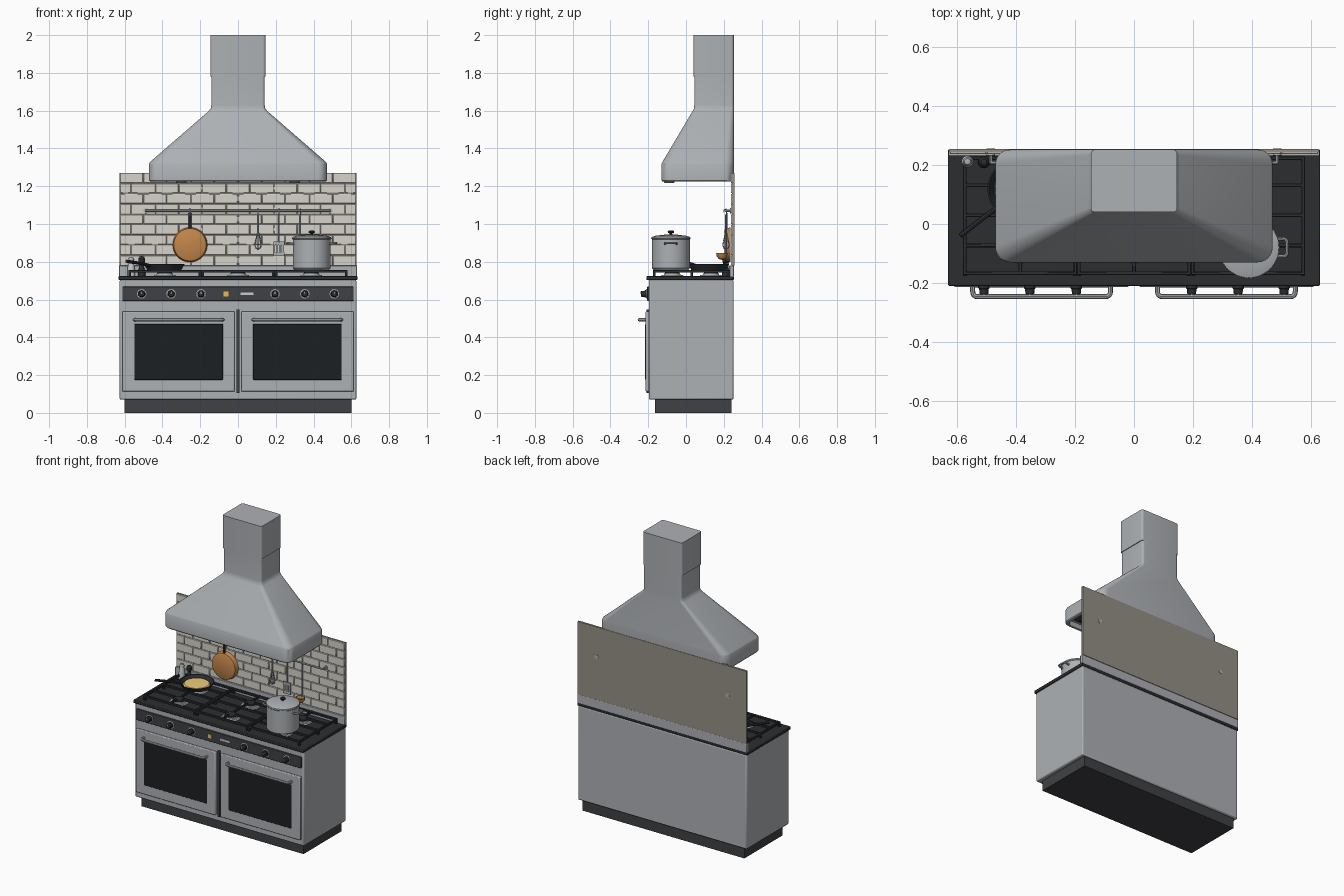
import bpy, bmesh
from math import sin, cos, pi, radians
from mathutils import Matrix, Vector

if "Cube" in bpy.data.objects:
    bpy.data.objects.remove(bpy.data.objects["Cube"])


def mat(name, *c):
    m = bpy.data.materials.new(name)
    m.diffuse_color = (*c, 1)
    m.use_nodes = True
    m.node_tree.nodes["Principled BSDF"].inputs["Base Color"].default_value = m.diffuse_color
    return m


STEEL = mat("steel", .42, .44, .46)
IRON = mat("cast_iron", .025, .027, .03)
PANEL = mat("dark_panel", .05, .053, .058)
GLASS = mat("dark_glass", .012, .014, .016)
TILE = mat("cream_tile", .68, .65, .6)
GROUT = mat("grout", .3, .28, .24)
COPPER = mat("copper", .55, .24, .07)
AMBER = mat("amber", .8, .5, .08)
FOOD = mat("omelette", .85, .6, .2)
WHITE = mat("white", .8, .8, .8)


def finish(name, bm, m, bevel=0, seg=2):
    bmesh.ops.recalc_face_normals(bm, faces=bm.faces)
    me = bpy.data.meshes.new(name)
    bm.to_mesh(me)
    bm.free()
    me.materials.append(m)
    ob = bpy.data.objects.new(name, me)
    bpy.context.collection.objects.link(ob)
    if bevel:
        b = ob.modifiers.new("bevel", "BEVEL")
        b.width, b.segments = bevel, seg
    return ob


def boxes(name, m, items, bevel=0, seg=2):
    """One object from (x0, x1, y0, y1, z0, z1) boxes."""
    bm = bmesh.new()
    for x0, x1, y0, y1, z0, z1 in items:
        mx = Matrix.Translation(((x0 + x1) / 2, (y0 + y1) / 2, (z0 + z1) / 2)) \
            @ Matrix.Diagonal((x1 - x0, y1 - y0, z1 - z0, 1))
        bmesh.ops.create_cube(bm, size=1, matrix=mx)
    return finish(name, bm, m, bevel, seg)


def loft(name, m, rings, cap=True):
    bm = bmesh.new()
    loops = [[bm.verts.new(p) for p in r] for r in rings]
    n = len(loops[0])
    for a, b in zip(loops, loops[1:]):
        for i in range(n):
            bm.faces.new((a[i], a[(i + 1) % n], b[(i + 1) % n], b[i]))
    if cap:
        bm.faces.new(loops[0])
        bm.faces.new(loops[-1])
    return finish(name, bm, m)


def lathe(name, m, profile, loc, front=False, n=32):
    """Revolve (radius, height); front=True points the axis towards -y."""
    rings = [[(max(r, .0005) * cos(2 * pi * i / n), max(r, .0005) * sin(2 * pi * i / n), z)
              for i in range(n)] for r, z in profile]
    ob = loft(name, m, rings)
    ob.data.transform(Matrix.Translation(loc) @ Matrix.Rotation(radians(90 if front else 0), 4, 'X'))
    return ob


def tube(name, m, paths, r, round_r=0):
    cu = bpy.data.curves.new(name, 'CURVE')
    cu.dimensions = '3D'
    cu.bevel_depth, cu.bevel_resolution, cu.use_fill_caps = r, 2, True
    for pts in paths:
        pts = [Vector(p) for p in pts]
        if round_r:
            out = [pts[0]]
            for a, b, c in zip(pts, pts[1:], pts[2:]):
                s, e = b + (a - b).normalized() * round_r, b + (c - b).normalized() * round_r
                out += [s * (1 - t) ** 2 + b * 2 * t * (1 - t) + e * t * t for t in (0, .25, .5, .75, 1)]
            pts = out + [pts[-1]]
        sp = cu.splines.new('POLY')
        sp.points.add(len(pts) - 1)
        for p, v in zip(sp.points, pts):
            p.co = (*v, 1)
    cu.materials.append(m)
    ob = bpy.data.objects.new(name, cu)
    bpy.context.collection.objects.link(ob)


def rounded(hx, y0, y1, r, z, n=6):
    pts = []
    for k, (sx, cy) in enumerate(((1, y1 - r), (-1, y1 - r), (-1, y0 + r), (1, y0 + r))):
        for i in range(n + 1):
            a = (k + i / n) * pi / 2
            pts.append((sx * (hx - r) + r * cos(a), cy + r * sin(a), z))
    return pts


# Cabinet body
boxes("plinth", PANEL, [(-.602, .602, -.164, .24, 0, .075)])
boxes("range_body", STEEL, [(-.627, .627, -.197, .252, .07, .705)], .008)
boxes("cooktop", IRON, [(-.632, .632, -.21, .253, .703, .724)], .004)
boxes("rear_upstand", STEEL, [(-.63, .63, .231, .254, .72, .78)], .003)
boxes("control_panel", PANEL, [(-.612, .612, -.206, -.19, .593, .668)], .003)
boxes("door_divider", PANEL, [(-.009, .009, -.208, -.19, .105, .548)], .002)
boxes("clock_display", AMBER, [(-.076, -.05, -.209, -.2, .617, .643)])
boxes("panel_badge", WHITE, [(.012, .082, -.209, -.2, .624, .637)])

# Knobs
for i, x in enumerate((-.51, -.354, -.196, .196, .354, .51)):
    lathe(f"knob_ring_{i}", STEEL, [(.025, 0), (.025, .004), (.021, .006)], (x, -.205, .63), True)
    lathe(f"knob_{i}", IRON, [(.02, .004), (.019, .014), (.016, .016), (.015, .032), (.012, .034)],
          (x, -.205, .63), True, 20)
    boxes(f"knob_mark_{i}", WHITE, [(x - .002, x + .002, -.2405, -.235, .63, .643)])

# Oven doors
for side, s in (("left", -1), ("right", 1)):
    def span(a, b):
        return (min(a * s, b * s), max(a * s, b * s))
    boxes(f"{side}_oven_door", STEEL, [(*span(.018, .612), -.214, -.195, .112, .537)], .005)
    boxes(f"{side}_oven_window", GLASS, [(*span(.08, .548), -.216, -.205, .175, .47)], .002)
    tube(f"{side}_door_handle", STEEL, [[(s * .08, -.21, .493), (s * .08, -.247, .493),
                                       (s * .548, -.247, .493), (s * .548, -.21, .493)]], .0085, .018)

# Burners and three grates
for i, cx in enumerate((-.387, 0, .387)):
    bars, top, t = [], (.742, .757), .006
    for x in (cx - .188, cx + .188):
        bars.append((x - t, x + t, -.174, .229, *top))
    for y in (-.168, .03, .223):
        bars.append((cx - .188, cx + .188, y - t, y + t, *top))
    for j, by in enumerate((-.073, .132)):
        for s in (-1, 1):
            bars.append((*sorted((cx + s * .188, cx + s * .03)), by - t, by + t, *top))
            bars.append((cx - t, cx + t, *sorted((by + s * .1, by + s * .03)), *top))
        lathe(f"burner_base_{i}_{j}", STEEL, [(.062, .722), (.056, .73), (.044, .731), (.042, .738)], (cx, by, 0))
        lathe(f"burner_cap_{i}_{j}", IRON, [(.038, .736), (.038, .743), (.034, .746), (0, .746)], (cx, by, 0))
    for x in (cx - .186, cx + .186):
        for y in (-.168, .03, .223):
            bars.append((x - .007, x + .007, y - .007, y + .007, .722, .745))
    boxes(f"grate_{i}", IRON, bars, .002, 1)

# Tiled splashback in running bond
boxes("splashback_panel", GROUT, [(-.627, .627, .243, .2555, .78, 1.27)])
tiles, w, h, g = [], .1254, .0545, .002
for row in range(9):
    for k in range(11):
        x0 = -.627 + w * (k - .5 * (row % 2))
        a, b = max(x0, -.627) + g, min(x0 + w, .627) - g
        if b - a > .01:
            tiles.append((a, b, .237, .247, .78 + row * h + g, .78 + (row + 1) * h - g))
boxes("wall_tiles", TILE, tiles, .002, 1)

# Hood and chimney
B = .253
loft("hood", STEEL, [rounded(.45, -.11, B - .02, .035, 1.26), rounded(.45, -.11, B - .02, .035, 1.225),
                     rounded(.466, -.125, B, .05, 1.225), rounded(.471, -.13, B, .05, 1.231),
                     rounded(.471, -.13, B, .05, 1.318), rounded(.466, -.125, B, .05, 1.328),
                     rounded(.155, .035, B, .02, 1.598), rounded(.144, .042, B, .015, 1.612),
                     rounded(.141, .044, B, .014, 1.63), rounded(.141, .044, B, .014, 1.79)])
loft("chimney", STEEL, [rounded(.146, .04, B, .014, 1.78), rounded(.146, .04, B, .014, 2)])
boxes("hood_filters", PANEL, [(c - .14, c + .14, -.07, .2, 1.24, 1.262) for c in (-.288, 0, .288)], .003)
boxes("filter_slats", IRON, [(c - .12, c + .12, y, y + .012, 1.234, 1.242)
                             for c in (-.288, 0, .288) for y in [-.05 + .03 * k for k in range(8)]])
for i, x in enumerate((-.3, .3)):
    lathe(f"hood_light_{i}", WHITE, [(.025, 1.218), (.028, 1.222), (.028, 1.262)], (x, -.088, 0), n=24)

# Utensil rail
tube("utensil_rail", STEEL, [[(-.49, .208, 1.07), (.49, .208, 1.07)]], .006)
for i, x in enumerate((-.487, .487)):
    tube(f"rail_bracket_{i}", STEEL, [[(x, .208, 1.07), (x, .24, 1.07)]], .006)
    lathe(f"rail_flange_{i}", STEEL, [(.014, -.001), (.014, .024)], (x, .256, 1.07), True, 20)
tube("rail_hooks", STEEL, [[(x, .2, 1.06), (x, .2, 1.076), (x, .212, 1.08), (x, .217, 1.07), (x, .212, 1.045)]
                           for x in (-.254, .106, .217, .33)], .0025)

# Hanging copper pan, whisk, spatula and ladle
lathe("copper_pan", COPPER, [(0, .032), (.078, .032), (.086, .028), (.092, 0), (.088, 0), (.076, .026), (0, .026)],
      (-.254, .236, .89), True, 40)
boxes("copper_pan_handle", IRON, [(-.261, -.247, .212, .22, .975, 1.06)], .003)
tube("whisk_handle", STEEL, [[(.106, .212, .95), (.106, .212, 1.05)]], .006)
wires = []
for k in range(4):
    a = k * pi / 4
    prof = [(.003, .96), (.012, .92), (.018, .89), (.014, .872), (0, .865)]
    wires.append([(.106 + s * r * cos(a), .212 + s * r * sin(a), z)
                  for s, seq in ((1, prof), (-1, prof[-2::-1])) for r, z in seq])
tube("whisk_wires", STEEL, wires, .0016)
tube("spatula_handle", STEEL, [[(.217, .212, .9), (.217, .212, 1.05)]], .004)
boxes("spatula_head", STEEL, [(.189, .245, .21, .214, z, z + d) for z, d in ((.83, .018), (.89, .018))]
      + [(.189 + .014 * k, .197 + .0155 * k, .21, .214, .845, .893) for k in range(4)])
tube("ladle_handle", STEEL, [[(.33, .212, 1.05), (.33, .212, .87), (.33, .212, .84)]], .004)
lathe("ladle_bowl", COPPER, [(0, -.03), (.016, -.026), (.027, -.012), (.03, .006), (.027, .006),
                             (.022, -.012), (0, -.025)], (.33, .19, .84))

# Stock pot with lid and side handles
P = (.39, -.08, 0)
lathe("stock_pot", STEEL, [(0, .757), (.092, .757), (.1, .766), (.1, .918), (.104, .922), (.104, .926), (0, .926)], P, n=48)
lathe("pot_lid", STEEL, [(.103, .925), (.102, .931), (.08, .938), (.03, .944), (0, .945)], P, n=48)
lathe("lid_knob", IRON, [(.008, .942), (.007, .95), (.016, .954), (.017, .96), (.012, .965), (0, .966)], P, n=24)
tube("pot_handles", STEEL, [[(.39 + s * .094, -.11, .895), (.39 + s * .13, -.11, .9),
                            (.39 + s * .13, -.05, .9), (.39 + s * .094, -.05, .895)] for s in (-1, 1)], .006, .014)

# Skillet with food
K = (-.39, .118, 0)
lathe("skillet", IRON, [(0, .757), (.09, .757), (.108, .787), (.103, .787), (.088, .763), (0, .763)], K, n=40)
lathe("omelette", FOOD, [(.08, .763), (.083, .769), (.076, .776), (0, .778)], K, n=32)
tube("skillet_handle", IRON, [[(-.468, .053, .78), (-.51, .023, .79), (-.59, -.04, .803)]], .0085)

# Salt and pepper mills
lathe("salt_shaker", WHITE, [(.02, .723), (.02, .76), (.014, .8), (.013, .806)], (-.566, .212, 0), n=24)
lathe("salt_cap", STEEL, [(.015, .804), (.015, .813), (.01, .822), (0, .824)], (-.566, .212, 0), n=24)
lathe("pepper_mill", IRON, [(.02, .723), (.019, .75), (.011, .775), (.011, .793), (.017, .798),
                            (.018, .815), (.01, .827), (0, .83)], (-.51, .21, 0), n=24)

# Turn curves into meshes and smooth the rounded faces
bpy.ops.object.select_all(action='DESELECT')
for ob in bpy.context.scene.objects:
    if ob.type == 'CURVE':
        ob.select_set(True)
        bpy.context.view_layer.objects.active = ob
bpy.ops.object.convert(target='MESH')
bpy.ops.object.select_all(action='SELECT')
bpy.ops.object.shade_smooth_by_angle(angle=radians(35))
